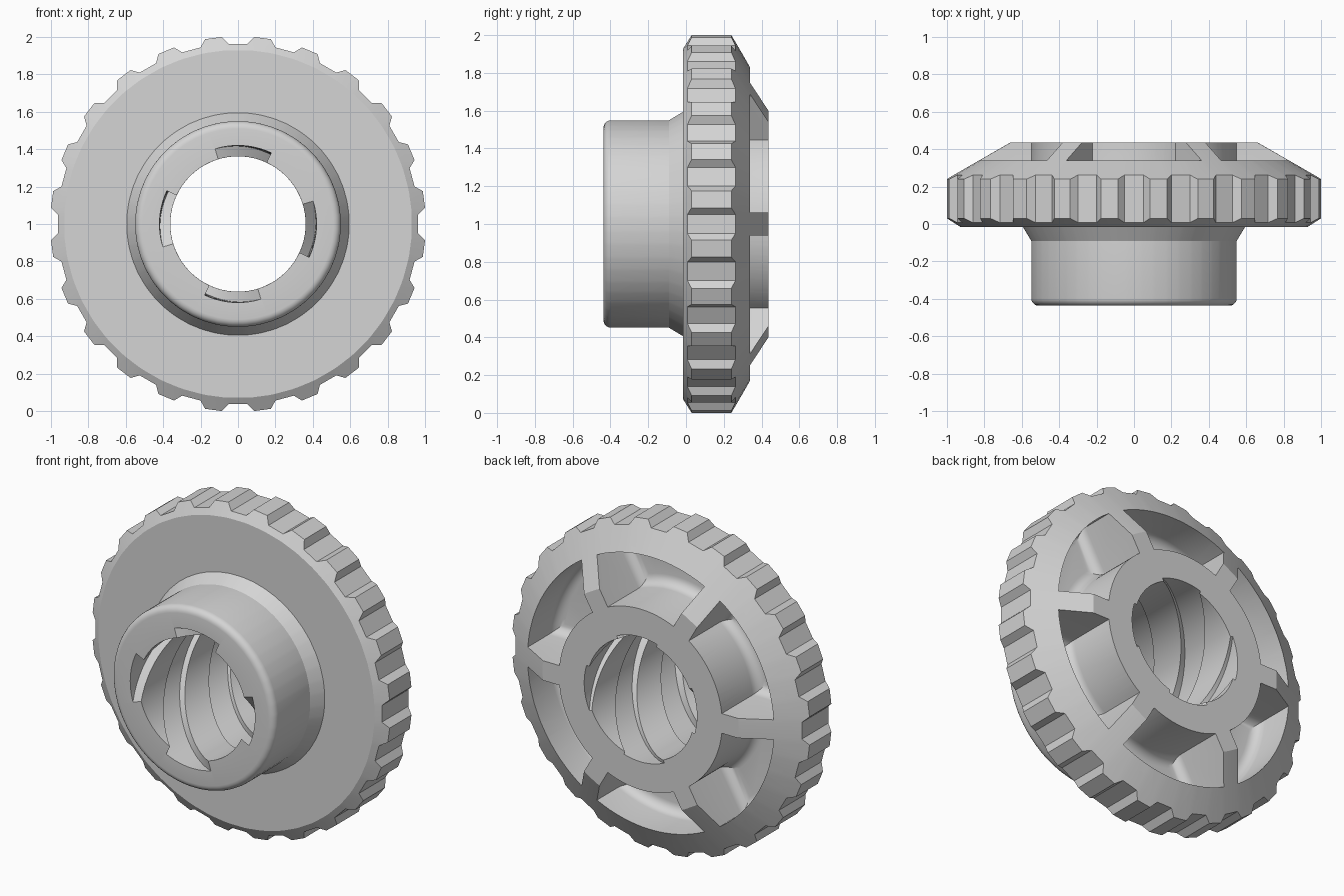
import bpy, bmesh, math

if "Cube" in bpy.data.objects:
    bpy.data.objects.remove(bpy.data.objects["Cube"])

TEETH = 24
N = TEETH * 4            # points per ring
TWIST = math.pi          # turn of the spiral grooves along the bore
Y_FRONT, Y_BACK = -0.437, 0.437
BORE_R, GROOVE_FRONT, GROOVE_BACK = 0.362, 0.42, 0.38
SPOKES, SPOKE_HALF = 6, 0.06
POCKET_IN, POCKET_OUT, FLOOR_Y, FILLET = 0.55, 0.83, 0.08, 0.06

grey = bpy.data.materials.new("light_grey")
grey.diffuse_color = (0.66, 0.66, 0.66, 1)
grey.use_nodes = True
grey.node_tree.nodes["Principled BSDF"].inputs["Base Color"].default_value = grey.diffuse_color


def polar(r, a, y):
    return (r * math.cos(a), y, 1 + r * math.sin(a))


def make_object(name, bm):
    bmesh.ops.recalc_face_normals(bm, faces=bm.faces)
    mesh = bpy.data.meshes.new(name)
    bm.to_mesh(mesh)
    bm.free()
    mesh.materials.append(grey)
    obj = bpy.data.objects.new(name, mesh)
    bpy.context.collection.objects.link(obj)
    return obj


# Ring angles follow the tooth outline: root, tip, tip, root
outer_angles = [math.radians(15 * t + d) for t in range(TEETH) for d in (3, 4.9, 10.1, 12)]

# Bore section: four wide grooves (True) separated by lands (False)
bore = []
for q in range(4):
    bore += [(math.radians(90 * q - 25 + 4.2 * i), True) for i in range(11)]
    bore += [(math.radians(90 * q + 17 + 4 * i), False) for i in range(13)]

bm = bmesh.new()


def ring(tip, root=None):
    root = root or tip
    return [bm.verts.new(polar(p[0], a, p[1]))
            for k, a in enumerate(outer_angles)
            for p in [tip if k % 4 in (1, 2) else root]]


def bridge(a, b, shift=0):
    for k in range(N):
        k2 = (k + 1) % N
        bm.faces.new((a[k], a[k2], b[(k2 + shift) % N], b[(k + shift) % N]))


# Outer skin: hub with rounded lip, flared foot, toothed rim, conical back
f = 0.04
rings = [ring((0.55 - f + f * math.sin(t), Y_FRONT + f - f * math.cos(t)))
         for t in [math.pi / 2 * i / 5 for i in range(6)]]
rings += [ring((0.55, -0.09)), ring((0.595, -0.015)), ring((0.93, -0.015)),
          ring((1.0037, 0.03), (0.965, 0.007)),
          ring((1.0037, 0.24), (0.965, 0.262)),
          ring((0.66, Y_BACK))]
for a, b in zip(rings, rings[1:]):
    bridge(a, b)

# Bore with spiral grooves that grow shallower towards the back
STEPS = 32
bore_rings = []
for s in range(STEPS + 1):
    t = s / STEPS
    groove = GROOVE_FRONT + (GROOVE_BACK - GROOVE_FRONT) * t
    bore_rings.append([bm.verts.new(polar(groove if deep else BORE_R, a - TWIST * t,
                                          Y_FRONT + (Y_BACK - Y_FRONT) * t))
                       for a, deep in bore])
for a, b in zip(bore_rings, bore_rings[1:]):
    bridge(a, b)
bridge(rings[0], bore_rings[0], 7)
bridge(rings[-1], bore_rings[-1], 7 + N // 2)
wheel = make_object("toothed_wheel", bm)

# Pocket cutters between the spokes, with a rounded edge around the floor
bm = bmesh.new()
span = math.tau / SPOKES


def pocket_outline(start, inset, y):
    verts = []
    for r, n, flip in ((POCKET_OUT - inset, 16, False), (POCKET_IN + inset, 16, True)):
        margin = math.asin((SPOKE_HALF + inset) / r)
        arc = [start + margin + (span - 2 * margin) * i / n for i in range(n + 1)]
        verts += [bm.verts.new(polar(r, a, y)) for a in (arc[::-1] if flip else arc)]
    return verts


for s in range(SPOKES):
    layers = []
    for i in range(7):
        t = math.pi / 2 * i / 6
        layers.append(pocket_outline(s * span, FILLET * (1 - math.sin(t)),
                                     FLOOR_Y + FILLET * (1 - math.cos(t))))
    layers.append(pocket_outline(s * span, 0, 0.6))
    bm.faces.new(layers[0])
    bm.faces.new(layers[-1][::-1])
    for a, b in zip(layers, layers[1:]):
        for i in range(len(a)):
            j = (i + 1) % len(a)
            bm.faces.new((a[j], a[i], b[i], b[j]))
cutter = make_object("pocket_cutter", bm)
cutter.hide_render = True

bpy.context.view_layer.objects.active = wheel
wheel.select_set(True)
mod = wheel.modifiers.new("pockets", 'BOOLEAN')
mod.operation = 'DIFFERENCE'
mod.solver = 'EXACT'
mod.object = cutter
bpy.ops.object.modifier_apply(modifier=mod.name)
bpy.data.objects.remove(cutter)
bpy.ops.object.shade_smooth_by_angle(angle=math.radians(25))
